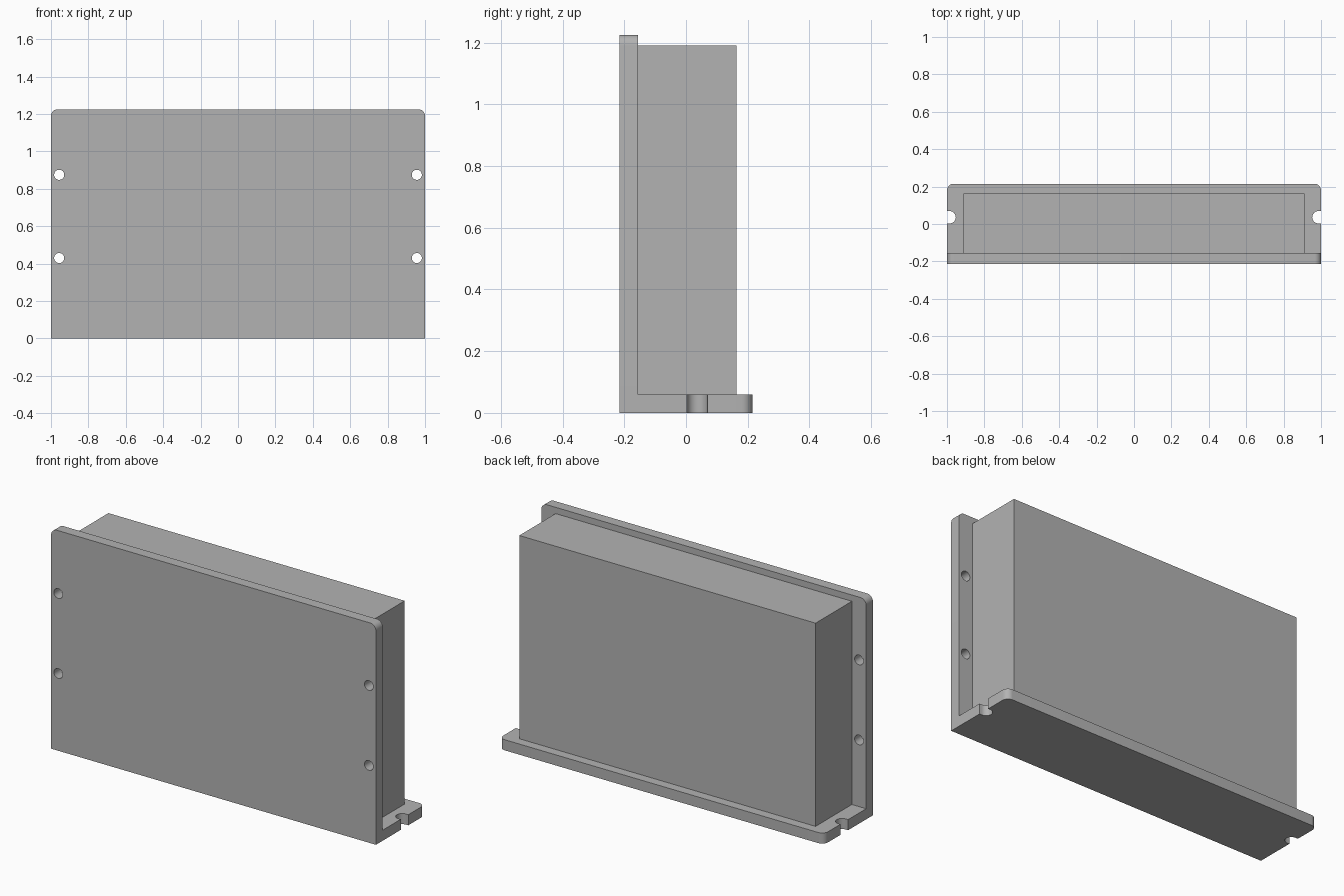
import bpy
import bmesh
from math import cos, sin, pi, radians
from mathutils import Vector

if "Cube" in bpy.data.objects:
    bpy.data.objects.remove(bpy.data.objects["Cube"], do_unlink=True)

GREY = (0.45, 0.45, 0.45, 1)
grey = bpy.data.materials.new("plain grey")
grey.use_nodes = True
grey.diffuse_color = GREY
grey.node_tree.nodes["Principled BSDF"].inputs["Base Color"].default_value = GREY

FRONT, BACK = -0.215, 0.215
THICK = 0.059
HEIGHT = 1.225
CORNER = 0.035


def arc(cx, cy, r, start, end, steps=8):
    """Points along an arc, angles in degrees."""
    angles = [radians(start + (end - start) * i / steps) for i in range(steps + 1)]
    return [(cx + r * cos(a), cy + r * sin(a)) for a in angles]


def prism(name, outline, place, depth):
    """Extrude a 2D outline, placed in 3D by a function, along a vector."""
    bm = bmesh.new()
    face = bm.faces.new([bm.verts.new(place(u, v)) for u, v in outline])
    extruded = bmesh.ops.extrude_face_region(bm, geom=[face])["geom"]
    moved = [g for g in extruded if isinstance(g, bmesh.types.BMVert)]
    bmesh.ops.translate(bm, vec=Vector(depth), verts=moved)
    bmesh.ops.recalc_face_normals(bm, faces=bm.faces)
    mesh = bpy.data.meshes.new(name)
    bm.to_mesh(mesh)
    bm.free()
    mesh.materials.append(grey)
    obj = bpy.data.objects.new(name, mesh)
    bpy.context.collection.objects.link(obj)
    return obj


def combine(target, other, operation):
    """Apply a boolean and discard the operand."""
    mod = target.modifiers.new("boolean", "BOOLEAN")
    mod.operation = operation
    mod.solver = "EXACT"
    mod.object = other
    bpy.context.view_layer.objects.active = target
    bpy.ops.object.modifier_apply(modifier=mod.name)
    bpy.data.objects.remove(other, do_unlink=True)


def on_front(u, v):
    return (u, FRONT, v)


def on_floor(u, v):
    return (u, v, 0)


def rounded_plate(low, high):
    """Outline with square lower corners and rounded upper corners."""
    x, y = 1 - CORNER, high - CORNER
    return ([(-1, low), (1, low)] + arc(x, y, CORNER, 0, 90)
            + arc(-x, y, CORNER, 90, 180))


# Upright plate and base plate form one L-shaped bracket
bracket = prism("mounting_bracket", rounded_plate(0, HEIGHT), on_front, (0, THICK, 0))
base = prism("base_plate", rounded_plate(FRONT, BACK), on_floor, (0, 0, THICK))
combine(bracket, base, "UNION")

for side in (-1, 1):
    # Screw holes through the upright plate
    for z in (0.43, 0.875):
        hole = prism("hole_cutter", arc(side * 0.956, z, 0.027, 0, 360, 32)[:-1],
                     lambda u, v: (u, FRONT - 0.1, v), (0, 0.3, 0))
        combine(bracket, hole, "DIFFERENCE")
    # Open screw slot in each end of the base
    slot = [(1.1, 0.003), (1.1, 0.069)] + arc(0.986, 0.036, 0.033, 90, 270, 16)
    cutter = prism("slot_cutter", [(side * u, v) for u, v in slot],
                   lambda u, v: (u, v, -0.1), (0, 0, 0.3))
    combine(bracket, cutter, "DIFFERENCE")

# Plain rectangular housing seated in the bracket
inner = FRONT + THICK
housing = prism("housing", [(-0.912, inner), (0.912, inner), (0.912, 0.163), (-0.912, 0.163)],
                lambda u, v: (u, v, THICK), (0, 0, 1.19 - THICK))

# Smooth the rounded corners and holes, keep edges sharp
bpy.ops.object.select_all(action="DESELECT")
bracket.select_set(True)
bpy.context.view_layer.objects.active = bracket
bpy.ops.object.shade_smooth_by_angle(angle=radians(30))
